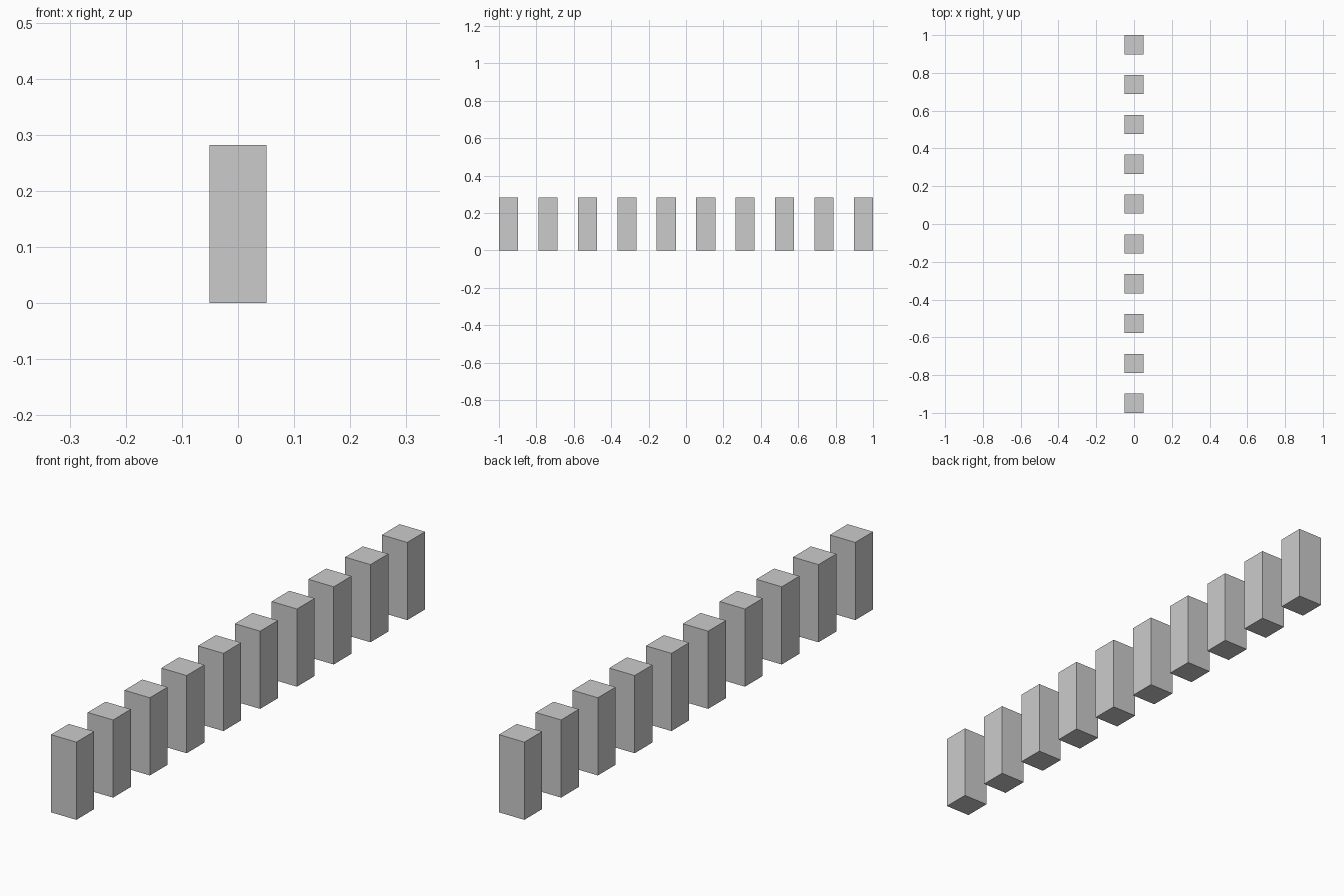
import bpy

if "Cube" in bpy.data.objects:
    bpy.data.objects.remove(bpy.data.objects["Cube"])

COUNT = 10
WIDTH, HEIGHT = 0.102, 0.282
PITCH = (2.0 - WIDTH) / (COUNT - 1)

# Row of identical upright blocks, evenly spaced along y
for i in range(COUNT):
    y = -1.0 + WIDTH / 2 + i * PITCH
    bpy.ops.mesh.primitive_cube_add(size=1, location=(0, y, HEIGHT / 2))
    block = bpy.context.object
    block.name = f"upright_block_{i + 1}"
    block.scale = (WIDTH, WIDTH, HEIGHT)
    bpy.ops.object.transform_apply(location=False, rotation=False, scale=True)
